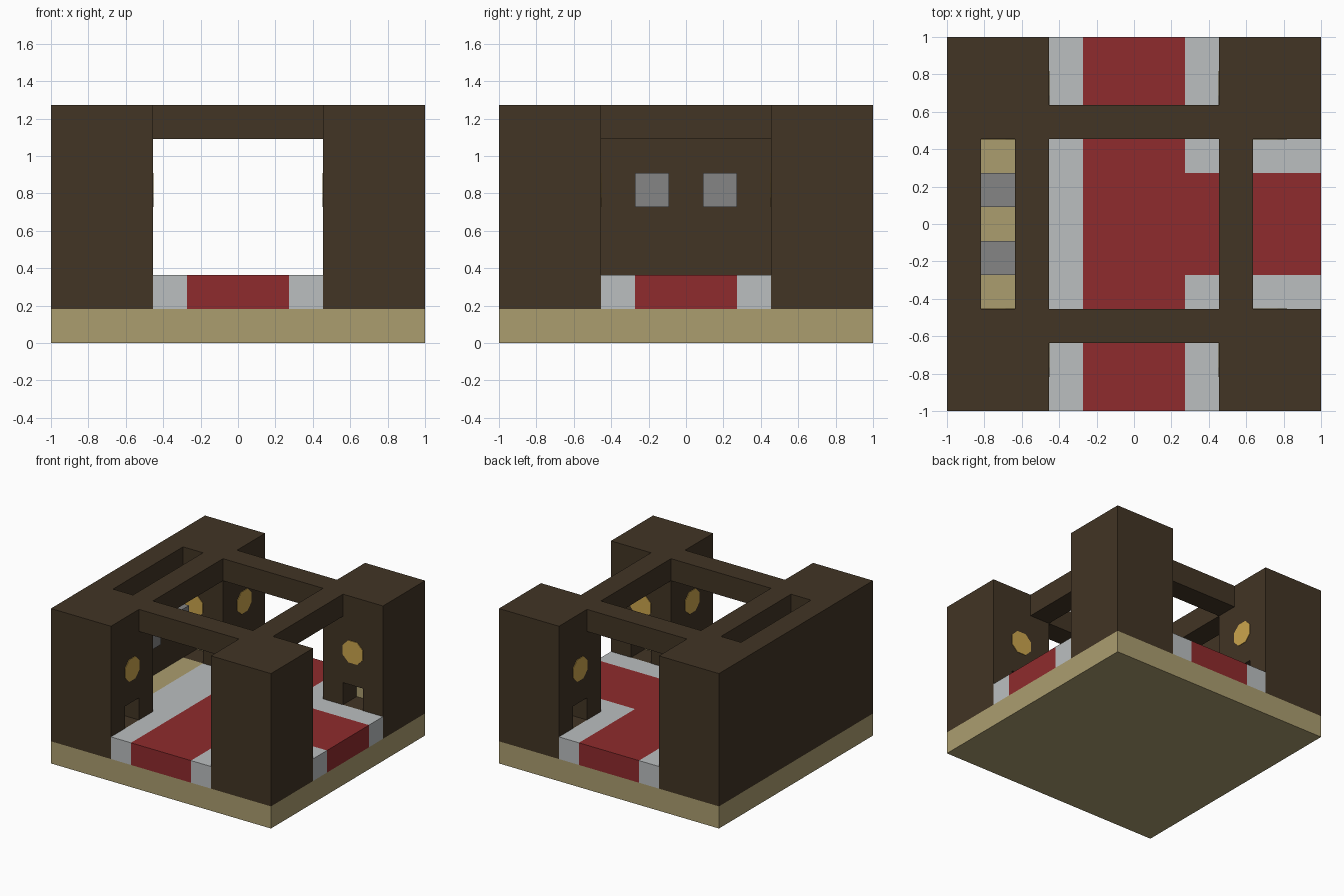
import bpy
import bmesh
from mathutils import Vector

old = bpy.data.objects.get("Cube")
if old:
    bpy.data.objects.remove(old, do_unlink=True)

U = 2 / 11            # one grid block


def material(name, rgb):
    m = bpy.data.materials.new(name)
    m.use_nodes = True
    m.diffuse_color = (*rgb, 1)
    m.node_tree.nodes["Principled BSDF"].inputs["Base Color"].default_value = (*rgb, 1)
    return m


WOOD = material("dark brown wood", (0.054, 0.035, 0.018))
SAND = material("sand", (0.407, 0.337, 0.159))
RED = material("carpet red", (0.275, 0.024, 0.026))
WHITE = material("pale border", (0.497, 0.52, 0.527))
GREY = material("stone grey", (0.235, 0.235, 0.235))
GOLD = material("lamp gold", (0.60, 0.376, 0.075))


def finish(name, bm, mat):
    mesh = bpy.data.meshes.new(name)
    bm.to_mesh(mesh)
    bm.free()
    mesh.materials.append(mat)
    ob = bpy.data.objects.new(name, mesh)
    bpy.context.collection.objects.link(ob)
    return ob


def block(name, mat, x, y, z):
    """Box spanning block ranges, counted from the front right bottom corner."""
    bm = bmesh.new()
    bmesh.ops.create_cube(bm, size=1)
    for v in bm.verts:
        t = v.co + Vector((0.5, 0.5, 0.5))
        for i, (a, b) in enumerate((x, y, z)):
            v.co[i] = (a + (b - a) * t[i]) * U - (1 if i < 2 else 0)
    return finish(name, bm, mat)


def cut(target, cutter):
    mod = target.modifiers.new("niche", "BOOLEAN")
    mod.operation = "DIFFERENCE"
    mod.solver = "EXACT"
    mod.object = cutter
    bpy.context.view_layer.objects.active = target
    bpy.ops.object.modifier_apply(modifier=mod.name)
    bpy.data.objects.remove(cutter, do_unlink=True)


def lamp(name, centre, axis, side):
    """Thin plate with clipped corners on an upright face."""
    h, c = U / 2, U * 0.28
    outline = [(h, h - c), (h - c, h), (c - h, h), (-h, h - c),
               (-h, c - h), (c - h, -h), (h - c, -h), (h, c - h)]
    along = Vector((0, 1, 0)) if axis == 0 else Vector((1, 0, 0))
    normal = Vector((side, 0, 0)) if axis == 0 else Vector((0, side, 0))
    bm = bmesh.new()
    face = bm.faces.new([bm.verts.new(centre + along * a + Vector((0, 0, b)))
                         for a, b in outline])
    ext = bmesh.ops.extrude_face_region(bm, geom=[face])
    for g in ext["geom"]:
        if isinstance(g, bmesh.types.BMVert):
            g.co += normal * 0.004
    bmesh.ops.recalc_face_normals(bm, faces=bm.faces)
    return finish(name, bm, GOLD)


# Base slab and raised alcove floor
block("base", SAND, (0, 11), (0, 11), (0, 1))
block("alcove_floor", SAND, (1, 2), (3, 8), (1, 2))

# Carpet: long runner, side arm and pale borders
carpet = (1, 2)
block("runner", RED, (4, 7), (0, 11), carpet)
block("runner_arm", RED, (7, 11), (4, 7), carpet)
block("border_right", WHITE, (3, 4), (0, 11), carpet)
block("border_alcove", WHITE, (2, 3), (3, 8), carpet)
for label, outer, inner in (("front", (0, 4), (3, 4)), ("back", (7, 11), (7, 8))):
    block("border_left_" + label, WHITE, (7, 8), outer, carpet)
    block("border_arm_" + label, WHITE, (8, 11), inner, carpet)

# Corner pillars with niches and lamps on their two inner faces
for xs, side in ((0, "right"), (8, "left")):
    for ys, end in ((0, "front"), (8, "back")):
        tag = f"{end}_{side}"
        pillar = block("pillar_" + tag, WOOD, (xs, xs + 3), (ys, ys + 3), (1, 7))
        for axis, start in ((0, xs), (1, ys)):
            inward = 1 if start == 0 else -1
            cell = [xs + 1, ys + 1]
            cell[axis] += inward
            span = [(cell[0], cell[0] + 1), (cell[1], cell[1] + 1)]
            a, b = span[axis]
            back = a if inward > 0 else b
            plate = list(span)
            plate[axis] = (back, back + 0.02) if inward > 0 else (back - 0.02, back)
            span[axis] = (a, b + 0.5) if inward > 0 else (a - 0.5, b)
            cut(pillar, block("niche_cutter", WOOD, *span, (2, 3)))
            way = "side" if axis == 0 else "end"
            block(f"niche_back_{way}_{tag}", SAND, *plate, (2, 3))
            centre = Vector(((cell[0] + 0.5) * U - 1, (cell[1] + 0.5) * U - 1, 4.5 * U))
            centre[axis] += inward * U / 2
            lamp(f"lamp_{way}_{tag}", centre, axis, inward)

# Closed wall with two stone blocks
block("right_wall", WOOD, (0, 1), (3, 8), (1, 7))
for y, end in ((4, "front"), (6, "back")):
    block("stone_" + end, GREY, (1, 2), (y, y + 1), (4, 5))

# Top beams linking the pillars
for c, label in ((2, "low"), (8, "high")):
    block("cross_beam_" + label, WOOD, (3, 8), (c, c + 1), (6, 7))
    block("long_beam_" + label, WOOD, (c, c + 1), (3, 8), (6, 7))
